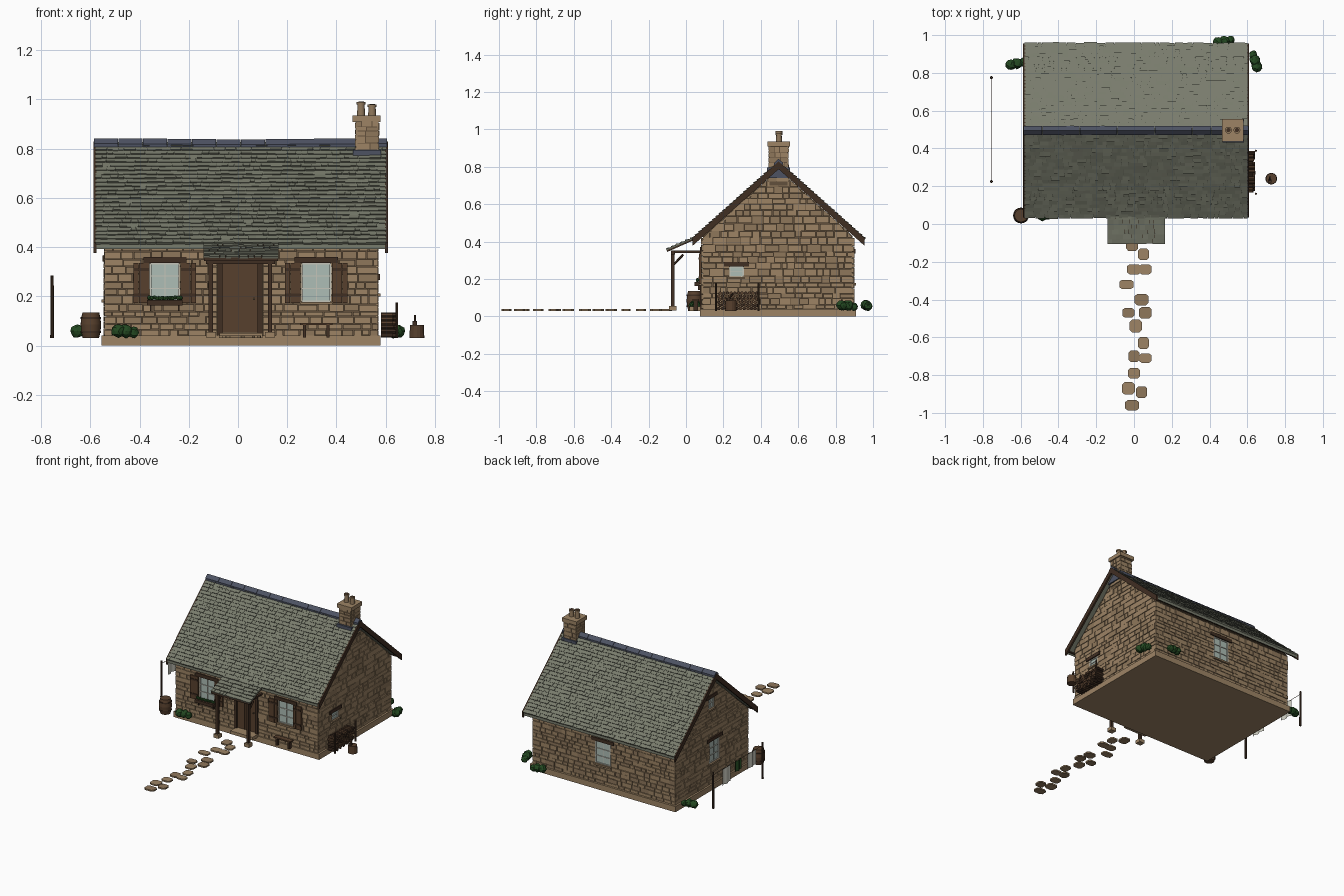
import bpy, bmesh, math, random
from mathutils import Vector, Matrix

random.seed(4)
R = random.uniform
if "Cube" in bpy.data.objects:
    bpy.data.objects.remove(bpy.data.objects["Cube"])

# Palette
MATS = []
def colour(name, r, g, b):
    lin = [(c / 255) ** 2.2 for c in (r, g, b)] + [1]
    m = bpy.data.materials.new(name)
    m.use_nodes = True
    m.diffuse_color = lin
    m.node_tree.nodes["Principled BSDF"].inputs["Base Color"].default_value = lin
    MATS.append(m)
    return len(MATS) - 1

STONE = colour("sandstone", 156, 131, 101)
STONE2 = colour("weathered stone", 141, 118, 91)
MORTAR = colour("mortar", 98, 81, 62)
SLATE = colour("slate", 120, 123, 108)
LEAD = colour("ridge lead", 78, 83, 98)
WOOD = colour("brown wood", 88, 66, 49)
DARK = colour("dark timber", 66, 50, 39)
GREEN = colour("foliage", 40, 74, 38)
WHITE = colour("off white", 196, 196, 184)
GLASS = colour("pale glass", 172, 188, 180)

class Part:
    """Collects geometry for one named object."""
    def __init__(self):
        self.bm = bmesh.new()

    def faces(self, pts, loops, m):
        v = [self.bm.verts.new(p) for p in pts]
        for f in loops:
            self.bm.faces.new([v[i] for i in f]).material_index = m

    def prism(self, a, b, m):
        """Closed solid between two matching outlines."""
        n = len(a)
        loops = [range(n), range(n, 2 * n)]
        loops += [(i, (i + 1) % n, n + (i + 1) % n, n + i) for i in range(n)]
        self.faces(list(a) + list(b), loops, m)

    def box(self, x0, x1, y0, y1, z0, z1, m, place=lambda u, d, z: (u, d, z)):
        a, b = ([place(x, y, z) for x, y in ((x0, y0), (x1, y0), (x1, y1), (x0, y1))] for z in (z0, z1))
        self.prism(a, b, m)

    def tube(self, a, b, r0, r1, m, n=10):
        a, b = Vector(a), Vector(b)
        mat = Matrix.Translation((a + b) / 2) @ (b - a).to_track_quat('Z', 'Y').to_matrix().to_4x4()
        g = bmesh.ops.create_cone(self.bm, cap_ends=True, segments=n, radius1=r0, radius2=r1,
                                  depth=(b - a).length, matrix=mat)
        for f in {f for v in g['verts'] for f in v.link_faces}:
            f.material_index = m

    def blob(self, c, r, m):
        g = bmesh.ops.create_icosphere(self.bm, subdivisions=2, radius=r, matrix=Matrix.Translation(c))
        for v in g['verts']:
            v.co = Vector(c) + (v.co - Vector(c)) * R(0.85, 1.1)
        for f in {f for v in g['verts'] for f in v.link_faces}:
            f.material_index = m

    def done(self, name, smooth=False):
        bmesh.ops.recalc_face_normals(self.bm, faces=self.bm.faces[:])
        me = bpy.data.meshes.new(name)
        self.bm.to_mesh(me)
        self.bm.free()
        for m in MATS:
            me.materials.append(m)
        ob = bpy.data.objects.new(name, me)
        bpy.context.collection.objects.link(ob)
        if smooth:
            bpy.ops.object.select_all(action='DESELECT')
            ob.select_set(True)
            bpy.context.view_layer.objects.active = ob
            bpy.ops.object.shade_smooth_by_angle()

# Wall frames: u along the wall, d outwards, z up
X0, X1, Y0, Y1, MID, PITCH = -0.535, 0.56, 0.09, 0.89, 0.495, 0.891
front = lambda u, d, z: (u, Y0 - d, z)
back = lambda u, d, z: (u, Y1 + d, z)
left = lambda u, d, z: (X0 - d, u, z)
right = lambda u, d, z: (X1 + d, u, z)

def masonry(part, place, u0, u1, z0, z1, holes=(), apex=None, depth=0.01, big=1.0):
    """Random rubble courses that stop at openings and under the roof line."""
    def clamp(u, z):
        if apex is None:
            return u
        half = max(0, (apex - z) / PITCH)
        return min(max(u, MID - half), MID + half)
    z = z0
    while z < z1 - 0.005:
        top = min(z + R(0.02, 0.04) * big, z1)
        spans = [(u0, u1)]
        for a, b, c, d in holes:
            if z < d - 0.004 and top > c + 0.004:
                spans = [s for p, q in spans for s in ((p, min(q, a)), (max(p, b), q)) if s[1] > s[0]]
        for p, q in spans:
            u = p
            while u < q - 0.004:
                e = u + R(0.03, 0.08) * big
                e = q if e > q - 0.02 else e
                g, k = 0.0018, depth * R(0.75, 1.1)
                lo = [clamp(u + g, z), clamp(e - g, z)]
                hi = [clamp(u + g, top), clamp(e - g, top)]
                if lo[1] - lo[0] > 0.004:
                    zb, zt = z + g * R(0.4, 1.2), top - g * R(0.4, 1.2)
                    ring = [(lo[0], zb), (lo[1], zb), (max(hi[1], hi[0] + 0.001), zt), (hi[0], zt)]
                    part.prism([place(a, -0.004, b) for a, b in ring], [place(a, k, b) for a, b in ring],
                               random.choice((STONE, STONE, STONE2)))
                u = e
        z = top

# Walls and plinth
WIN_F = [(-0.297, 0.18, 0.058, 0.153), (0.318, 0.18, 0.058, 0.153)]
DOOR = (-0.083, 0.1, 0.04, 0.36)
WIN_B, WIN_L, WIN_U, WIN_R = (0.02, 0.18, 0.058, 0.153), (0.46, 0.19, 0.055, 0.15), (0.495, 0.575, 0.03, 0.07), (0.27, 0.213, 0.036, 0.052)
hole = lambda w: (w[0] - w[2], w[0] + w[2], w[1], w[1] + w[3])
p = Part()
outline = [(Y0, 0.03), (Y1, 0.03), (Y1, 0.43), (MID, 0.785), (Y0, 0.43)]
p.prism([(X0, *c) for c in outline], [(X1, *c) for c in outline], MORTAR)
masonry(p, front, X0 - 0.01, X1 + 0.01, 0.04, 0.42, [hole(w) for w in WIN_F] + [DOOR])
masonry(p, back, X0 - 0.01, X1 + 0.01, 0.04, 0.42, [hole(WIN_B)])
masonry(p, left, Y0, Y1, 0.04, 0.785, [hole(WIN_L), hole(WIN_U)], 0.785)
masonry(p, right, Y0, Y1, 0.04, 0.785, [hole(WIN_R)], 0.785)
p.done("stone_walls")
p = Part()
p.box(-0.555, 0.58, 0.075, 0.91, 0, 0.04, STONE)
p.done("plinth")

# Windows
def window(name, place, w, cols, rows, shutters=False):
    u, z, h, t = w
    p = Part()
    p.box(u - h, u + h, -0.002, 0.002, z, z + t, GLASS, place)
    for s in (-1, 1):
        p.box(u + s * h - 0.004, u + s * h + 0.004, 0, 0.009, z, z + t, WHITE, place)
    for i in range(1, cols):
        c = u - h + 2 * h * i / cols
        p.box(c - 0.002, c + 0.002, 0, 0.006, z, z + t, WHITE, place)
    for i in range(rows + 1):
        c, k = z + t * i / rows, 0.004 if i in (0, rows) else 0.002
        p.box(u - h, u + h, 0, 0.007, c - k, c + k, WHITE, place)
    p.box(u - h - 0.008, u + h + 0.008, 0, 0.02, z - 0.014, z - 0.002, STONE2, place)
    p.box(u - h - 0.03, u + h + 0.03, 0, 0.016, z + t + 0.002, z + t + 0.026, DARK, place)
    if shutters:
        for s in (-1, 1):
            a = u + s * (h + 0.037)
            for i in range(3):
                b = a - 0.032 + i * 0.0215
                p.box(b, b + 0.0205, 0.008, 0.02, z - 0.008, z + t + 0.002, WOOD, place)
            for c in (z + 0.02, z + t - 0.03):
                p.box(a - 0.03, a + 0.03, 0.02, 0.024, c, c + 0.012, DARK, place)
    p.done(name)

window("front_window_right", front, WIN_F[0], 2, 3, True)
window("front_window_left", front, WIN_F[1], 2, 3, True)
window("back_window", back, WIN_B, 2, 3)
window("side_window", left, WIN_L, 2, 3)
window("attic_window", left, WIN_U, 2, 2)
window("small_side_window", right, WIN_R, 1, 2)

# Flower box
p = Part()
p.box(-0.37, -0.225, 0.012, 0.045, 0.163, 0.185, DARK, front)
for u in (-0.355, -0.24):
    p.box(u - 0.003, u + 0.003, 0.01, 0.025, 0.14, 0.163, DARK, front)
for i in range(13):
    p.blob(front(-0.36 + i * 0.0105, 0.028, 0.19 + R(0, 0.006)), 0.009, GREEN)
p.done("flower_box")

# Door, frame and step
p = Part()
for i in range(5):
    u = -0.063 + i * 0.0286
    p.box(u, u + 0.0276, 0, 0.006, 0.055, 0.345, WOOD, front)
for a, b, c, d in ((-0.083, -0.063, 0.04, 0.36), (0.08, 0.1, 0.04, 0.36), (-0.083, 0.1, 0.34, 0.37)):
    p.box(a, b, 0, 0.015, c, d, DARK, front)
p.tube(front(0.065, 0.004, 0.19), front(0.065, 0.016, 0.19), 0.005, 0.005, MORTAR)
p.done("front_door")
p = Part()
p.box(-0.075, 0.1, -0.005, 0.07, 0.03, 0.052, STONE, front)
p.done("door_step")

# Roofs
def slates(part, x0, x1, low, high, rows):
    """Overlapping wedge slates between an eave and a ridge given as (y, z)."""
    lo, hi = Vector((0, *low)), Vector((0, *high))
    along = (hi - lo).normalized()
    n = Vector((0, -along.z, along.y)) * (1 if along.y > 0 else -1)
    step = (hi - lo).length / rows
    for r in range(rows):
        x = x0
        while x < x1 - 0.001:
            e = x + R(0.02, 0.05)
            e = x1 if e > x1 - 0.015 else e
            s, t = r * step - R(0, 0.003), R(0.004, 0.009)
            ring = [lo + along * a + n * b for a, b in ((s, -0.004), (s, t), ((r + 1.1) * step, 0.001), ((r + 1.1) * step, -0.004))]
            part.prism([q + Vector((x, 0, 0)) for q in ring], [q + Vector((e - 0.001, 0, 0)) for q in ring], SLATE)
            x = e

def chevron(part, x0, x1, top, thick, m, half=0.458):
    for s in (-1, 1):
        c = [(MID, top), (MID + s * half, top - half * PITCH),
             (MID + s * half, top - half * PITCH - thick), (MID, top - thick)]
        part.prism([(x0, *q) for q in c], [(x1, *q) for q in c], m)

p = Part()
chevron(p, -0.58, 0.603, 0.825, 0.025, SLATE)
for s in (-1, 1):
    slates(p, -0.58, 0.603, (MID + s * 0.46, 0.825 - 0.46 * PITCH), (MID, 0.825), 25)
p.done("slate_roof")
p = Part()
for x in (-0.587, 0.598):
    chevron(p, x, x + 0.012, 0.829, 0.042, DARK, 0.46)
for y in (0.043, 0.935):
    p.box(-0.58, 0.603, y, y + 0.012, 0.4, 0.42, DARK)
p.done("verge_and_eave_boards")
p = Part()
for i in range(12):
    x = -0.585 + i * 0.0994
    chevron(p, x, x + 0.098, 0.838 + 0.004 * abs(i - 5.5) / 5.5, 0.014, LEAD, 0.024)
p.done("ridge_cap")

# Porch
p = Part()
eave, head = (-0.102, 0.358), (0.05, 0.425)
ring = [eave, head, (head[0], head[1] - 0.014), (eave[0], eave[1] - 0.014)]
p.prism([(-0.138, *q) for q in ring], [(0.163, *q) for q in ring], DARK)
slates(p, -0.14, 0.165, eave, head, 6)
p.done("porch_roof")
p = Part()
p.box(-0.13, 0.15, -0.08, -0.06, 0.332, 0.352, DARK)
for x in (-0.11, 0.13):
    p.box(x - 0.009, x + 0.009, -0.079, -0.061, 0.05, 0.34, DARK)
    p.tube((x, -0.068, 0.275), (x, -0.015, 0.33), 0.006, 0.006, DARK, 6)
    p.box(x - 0.007, x + 0.007, -0.07, 0.085, 0.34, 0.352, DARK)
    p.box(x - 0.02, x + 0.02, -0.09, -0.05, 0.032, 0.056, STONE)
p.done("porch_frame")

# Chimney
p = Part()
cx0, cx1, cy0, cy1 = 0.482, 0.568, 0.447, 0.543
p.box(cx0, cx1, cy0, cy1, 0.7, 0.91, MORTAR)
for place, a, b in ((lambda u, d, z: (u, cy0 - d, z), cx0, cx1), (lambda u, d, z: (u, cy1 + d, z), cx0, cx1),
                    (lambda u, d, z: (cx0 - d, u, z), cy0, cy1), (lambda u, d, z: (cx1 + d, u, z), cy0, cy1)):
    masonry(p, place, a - 0.004, b + 0.004, 0.72, 0.91, depth=0.006, big=0.8)
p.box(0.466, 0.58, 0.436, 0.556, 0.908, 0.935, STONE)
p.box(0.468, 0.582, 0.432, 0.556, 0.74, 0.795, LEAD)
for x, h in ((0.5, 0.99), (0.545, 0.98)):
    p.tube((x, 0.497, 0.93), (x, 0.497, h - 0.01), 0.017, 0.014, STONE2, 16)
    p.tube((x, 0.497, h - 0.01), (x, 0.497, h), 0.018, 0.018, STONE2, 16)
    p.tube((x, 0.497, h), (x, 0.497, h + 0.001), 0.011, 0.011, DARK, 16)
p.done("chimney", True)

# Bench
p = Part()
p.box(0.252, 0.384, 0.034, 0.07, 0.083, 0.092, WOOD)
for x in (0.265, 0.36):
    p.box(x, x + 0.012, 0.04, 0.064, 0.032, 0.083, DARK)
p.done("bench")

# Barrel
p = Part()
prof = [(0.03, 0.033), (0.055, 0.039), (0.085, 0.042), (0.112, 0.039), (0.135, 0.034)]
for (z0, r0), (z1, r1) in zip(prof, prof[1:]):
    p.tube((-0.598, 0.045, z0), (-0.598, 0.045, z1), r0, r1, WOOD, 20)
for z in (0.055, 0.112):
    p.tube((-0.598, 0.045, z - 0.004), (-0.598, 0.045, z + 0.004), 0.041, 0.041, DARK, 20)
p.done("water_barrel", True)

# Bushes
for i, (x, y, n) in enumerate(((-0.455, 0.05, 'x'), (-0.62, 0.85, 'x'), (0.64, 0.865, 'y'), (0.48, 0.968, 'x'))):
    p = Part()
    for k in (-1, 0, 1):
        o = k * 0.031
        r = 0.029 - 0.006 * (k == 1)
        p.blob((x + (o if n == 'x' else -0.3 * o), y + (o if n == 'y' else 0.2 * o), 0.03 + r), r, GREEN)
    p.done("bush_%d" % i)

# Log pile
p = Part()
for row in range(6):
    for k in range(11):
        y, z = 0.175 + k * 0.0195 + (row % 2) * 0.008, 0.042 + row * 0.0165
        p.tube((0.582, y, z), (R(0.626, 0.642), y, z), 0.0095, 0.0095, random.choice((WOOD, DARK, WOOD)), 7)
for y in (0.16, 0.388):
    p.tube((0.645, y, 0.03), (0.645, y, 0.175), 0.006, 0.006, DARK, 6)
p.done("log_pile")

# Chopping block with axe
p = Part()
p.tube((0.727, 0.24, 0.03), (0.727, 0.24, 0.084), 0.031, 0.029, WOOD, 14)
p.tube((0.719, 0.225, 0.084), (0.719, 0.25, 0.122), 0.005, 0.005, DARK, 6)
p.box(0.71, 0.728, 0.22, 0.235, 0.08, 0.1, DARK)
p.done("chopping_block")

# Washing line
p = Part()
for y in (0.225, 0.775):
    p.tube((-0.755, y, 0.03), (-0.755, y, 0.285), 0.008, 0.006, DARK, 8)
p.tube((-0.755, 0.225, 0.265), (-0.755, 0.775, 0.265), 0.0015, 0.0015, DARK, 5)
p.done("washing_line")
for name, y0, y1, low, m in (("sheet", 0.58, 0.68, 0.15, WHITE), ("green_cloth", 0.46, 0.54, 0.19, GREEN), ("towel", 0.3, 0.4, 0.16, WHITE)):
    p = Part()
    wave = [(-0.755 + 0.006 * math.sin(i * 0.9), y0 + (y1 - y0) * i / 12) for i in range(13)]
    pts = [(x, y, z) for x, y in wave for z in (low, 0.266)]
    p.faces(pts, [(2 * i, 2 * i + 2, 2 * i + 3, 2 * i + 1) for i in range(12)], m)
    p.done(name, True)

# Stepping stones
p = Part()
path = ((-1, -11), (5, -16), (0, -24), (6, -24), (-4, -32), (4, -40), (-3, -47), (6, -47),
        (1, -54), (5, -63), (0, -70), (6, -71), (0, -79), (-3, -87), (4, -89), (-1, -96))
for x, y in path:
    w, h = R(0.028, 0.039), R(0.024, 0.034)
    ring = [(sx * w * a, sy * h * b) for sx, sy, k in ((1, 1, 0), (-1, 1, 1), (-1, -1, 0), (1, -1, 1))
            for a, b in (((1, 0.6), (0.6, 1)) if k == 0 else ((0.6, 1), (1, 0.6)))]
    a, b = ([(x / 100 + q[0], y / 100 + q[1], z) for q in ring] for z in (0.03, 0.04))
    p.prism(a, b, random.choice((STONE, STONE2)))
p.done("stepping_stones")
